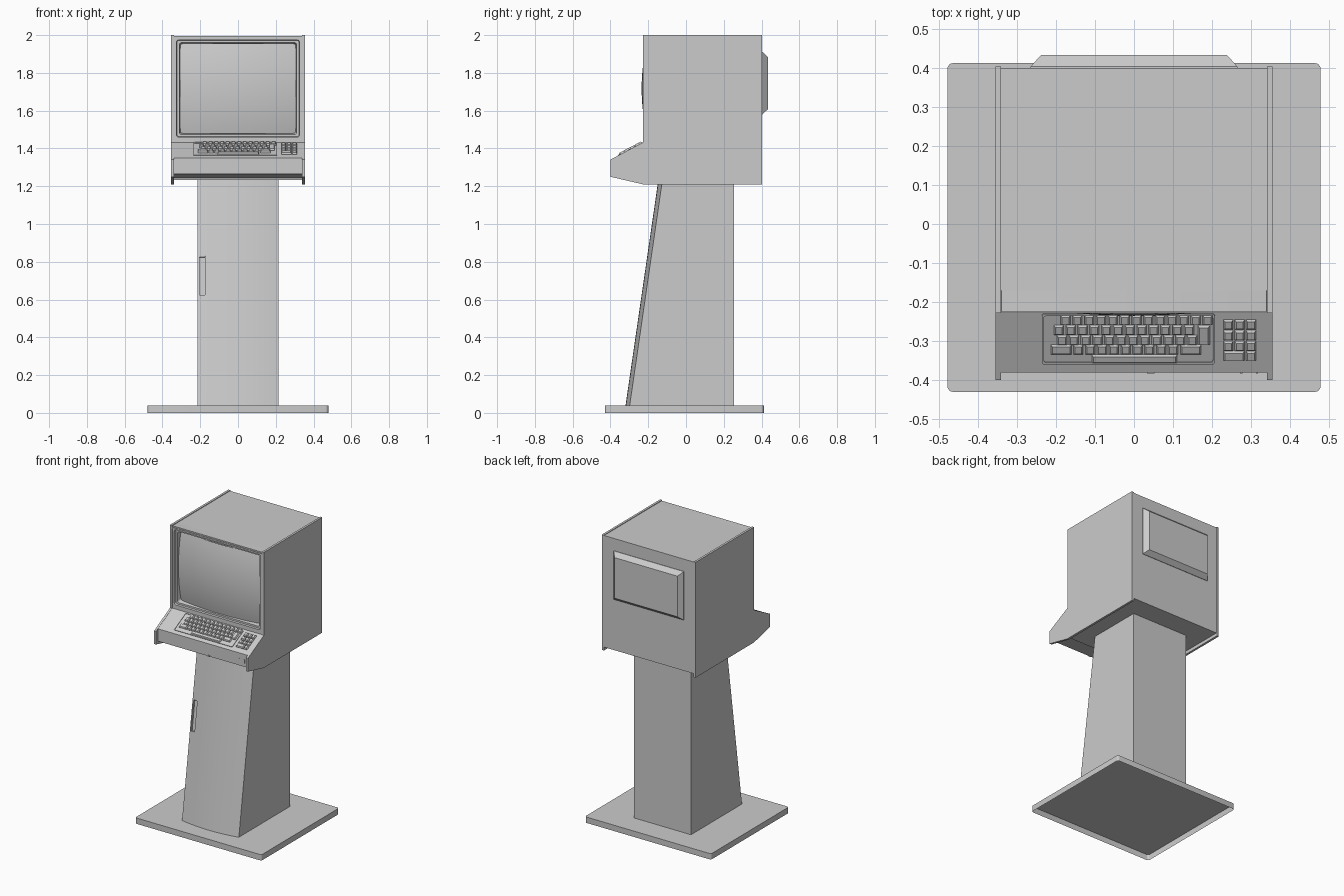
import bpy, bmesh, math
from mathutils import Matrix, Vector

if "Cube" in bpy.data.objects:
    bpy.data.objects.remove(bpy.data.objects["Cube"])


def finish(name, bm, smooth=False):
    bmesh.ops.recalc_face_normals(bm, faces=bm.faces[:])
    me = bpy.data.meshes.new(name)
    bm.to_mesh(me)
    bm.free()
    ob = bpy.data.objects.new(name, me)
    bpy.context.collection.objects.link(ob)
    if smooth:
        bpy.ops.object.select_all(action='DESELECT')
        ob.select_set(True)
        bpy.context.view_layer.objects.active = ob
        bpy.ops.object.shade_smooth_by_angle(angle=math.radians(30))
    return ob


def add_loft(bm, loops, cap0=True, cap1=True):
    rings = [[bm.verts.new(p) for p in lp] for lp in loops]
    n = len(rings[0])
    for a, b in zip(rings, rings[1:]):
        for i in range(n):
            j = (i + 1) % n
            bm.faces.new((a[i], a[j], b[j], b[i]))
    if cap0:
        bm.faces.new(rings[0][::-1])
    if cap1:
        bm.faces.new(rings[-1])


def loft(name, loops, cap0=True, cap1=True, smooth=False):
    bm = bmesh.new()
    add_loft(bm, loops, cap0, cap1)
    return finish(name, bm, smooth)


def round_rect(x0, x1, y0, y1, r, n=4):
    pts = []
    for k, (cx, cy) in enumerate([(x1 - r, y1 - r), (x0 + r, y1 - r), (x0 + r, y0 + r), (x1 - r, y0 + r)]):
        for i in range(n + 1):
            a = math.pi / 2 * (k + i / n)
            pts.append((cx + r * math.cos(a), cy + r * math.sin(a)))
    return pts


def rect(x0, x1, y0, y1):
    return [(x0, y0), (x1, y0), (x1, y1), (x0, y1)]


def extrude_x(name, profile, x0, x1):
    return loft(name, [[(x, y, z) for y, z in profile] for x in (x0, x1)])


# Base plate, a shell open underneath
outline = round_rect(-0.478, 0.478, -0.43, 0.412, 0.015)
loft("base_plate", [[(x, y, z) for x, y in outline] for z in (0, 0.04)], cap0=False, smooth=True)

# Pedestal with raked, bowed front
W = 0.215
SLOPE = 0.17 / 1.17


def front_y(z):
    return -0.298 + SLOPE * (z - 0.04)


def pedestal_loop(z):
    arc = [W * (i / 8 - 1) for i in range(17)]
    pts = [(x, front_y(z) - 0.022 * (1 - (x / W) ** 2), z) for x in arc]
    return pts + [(W, 0.253, z), (-W, 0.253, z)]


pedestal = loft("pedestal", [pedestal_loop(0.04), pedestal_loop(1.236)], smooth=True)

# Door grip recess cut into the pedestal front
tilt = Matrix.Translation((-0.19, front_y(0.725) - 0.005, 0.725)) @ Matrix.Rotation(-math.atan(SLOPE), 4, 'X')


def grip_rings(steps):
    return [[tilt @ Vector((x, y, z)) for x, z in rect(-hx, hx, -hz, hz)] for hx, hz, y in steps]


cutter = loft("grip_cutter", grip_rings([(0.018, 0.105, -0.03), (0.018, 0.105, 0.016)]))
cutter.hide_render = True
cutter.hide_viewport = True
cut = pedestal.modifiers.new("grip_recess", 'BOOLEAN')
cut.operation = 'DIFFERENCE'
cut.solver = 'EXACT'
cut.object = cutter

# Grip frame lining the recess
loft("door_grip", grip_rings([(0.0178, 0.1048, 0.0155), (0.0178, 0.1048, -0.001),
                              (0.014, 0.101, -0.001), (0.014, 0.101, 0.014)]))

# Cabinet body between the side panels, including the sloped shelf
extrude_x("cabinet_body", [(-0.17, 1.434), (-0.224, 1.432), (-0.38, 1.35), (-0.38, 1.265), (-0.24, 1.244),
                           (-0.24, 1.232), (0.4, 1.232), (0.4, 1.996), (-0.17, 1.996)], -0.341, 0.341)

# Side panels
side = [(0.403, 1.21), (0.403, 2.0), (-0.228, 2.0), (-0.228, 1.432), (-0.4, 1.341), (-0.4, 1.25), (-0.228, 1.21)]
for label, s in (("left", -1), ("right", 1)):
    extrude_x(label + "_side_panel", side, s * 0.34, s * 0.355)

# Stepped screen bezel: half width, bottom, top, depth, corner radius
steps = [(0.34, 1.43, 1.996, -0.17, 0.001), (0.34, 1.43, 1.996, -0.224, 0.001),
         (0.326, 1.46, 1.974, -0.224, 0.012), (0.324, 1.462, 1.972, -0.21, 0.012),
         (0.311, 1.474, 1.96, -0.21, 0.012), (0.303, 1.482, 1.953, -0.172, 0.012)]
loft("screen_bezel", [[(x, y, z) for x, z in round_rect(-w, w, b, t, r)] for w, b, t, y, r in steps],
     False, False, True)

# Thin trim strip above the bezel
extrude_x("top_trim", rect(-0.228, -0.2, 1.98, 1.987), -0.34, 0.34)

# Convex screen glass
bm = bmesh.new()
bmesh.ops.create_grid(bm, x_segments=16, y_segments=16, size=1)
for v in bm.verts:
    u, w = v.co.x, v.co.y
    v.co = (u * 0.306, -0.179 - 0.056 * (1 - (u * u + w * w) / 2), 1.7175 + w * 0.238)
screen = finish("screen_glass", bm, True)
if screen.data.polygons[0].normal.y > 0:
    screen.data.flip_normals()

# Shelf frame of reference: plan y is mapped onto the slope
ANG = math.atan2(0.082, 0.156)
deck = Matrix.Translation((0, -0.224, 1.432)) @ Matrix.Rotation(ANG, 4, 'X')


def on_deck(x, y, h):
    return deck @ Vector((x, (y + 0.224) / math.cos(ANG), h))


# Keyboard surround
rings = []
for d, h in [(0, -0.002), (0, 0.004), (0.005, 0.004), (0.005, 0.0005)]:
    rings.append([on_deck(x, y, h) for x, y in round_rect(-0.236 + d, 0.207 - d, -0.358 + d, -0.229 - d, 0.006)])
loft("keyboard_surround", rings, smooth=True)


# Tapered keycaps
def add_key(bm, x0, x1, y, depth=0.024):
    loops = []
    for d, h in [(0, -0.001), (0, 0.004), (0.004, 0.011)]:
        loops.append([on_deck(x, v, h) for x, v in
                      rect(x0 + d, x1 - d, y - depth / 2 + d, y + depth / 2 - d / 2)])
    add_loft(bm, loops)


P, K = 0.0303, 0.025
bm = bmesh.new()
for x0, y, count in [(-0.188, -0.244, 13), (-0.205, -0.270, 12), (-0.197, -0.296, 12), (-0.155, -0.32, 9)]:
    for i in range(count):
        add_key(bm, x0 + i * P, x0 + i * P + K, y)
add_key(bm, -0.213, -0.16, -0.32)
add_key(bm, 0.119, 0.172, -0.32)
add_key(bm, 0.164, 0.194, -0.283, 0.048)
add_key(bm, -0.108, 0.11, -0.344, 0.02)
finish("keyboard_keys", bm)

# Number pad
bm = bmesh.new()
for r in range(3):
    for c in range(3):
        add_key(bm, 0.229 + c * 0.029, 0.254 + c * 0.029, -0.256 - r * 0.0275)
add_key(bm, 0.229, 0.283, -0.336)
add_key(bm, 0.287, 0.312, -0.336)
finish("number_pad_keys", bm)

# Small slots and lock on the shelf front
for i, x in enumerate((0.275, 0.315)):
    extrude_x("front_slot_%d" % (i + 1), rect(-0.383, -0.378, 1.29, 1.314), x - 0.003, x + 0.003)
extrude_x("shelf_lock", rect(-0.383, -0.37, 1.264, 1.272), 0.033, 0.053)

# Rear housing bump
loft("rear_housing", [[(x, y, z) for x, z in rect(-w, w, b, t)] for w, b, t, y in
                      [(0.265, 1.58, 1.912, 0.393), (0.265, 1.58, 1.912, 0.403), (0.238, 1.607, 1.885, 0.433)]])
